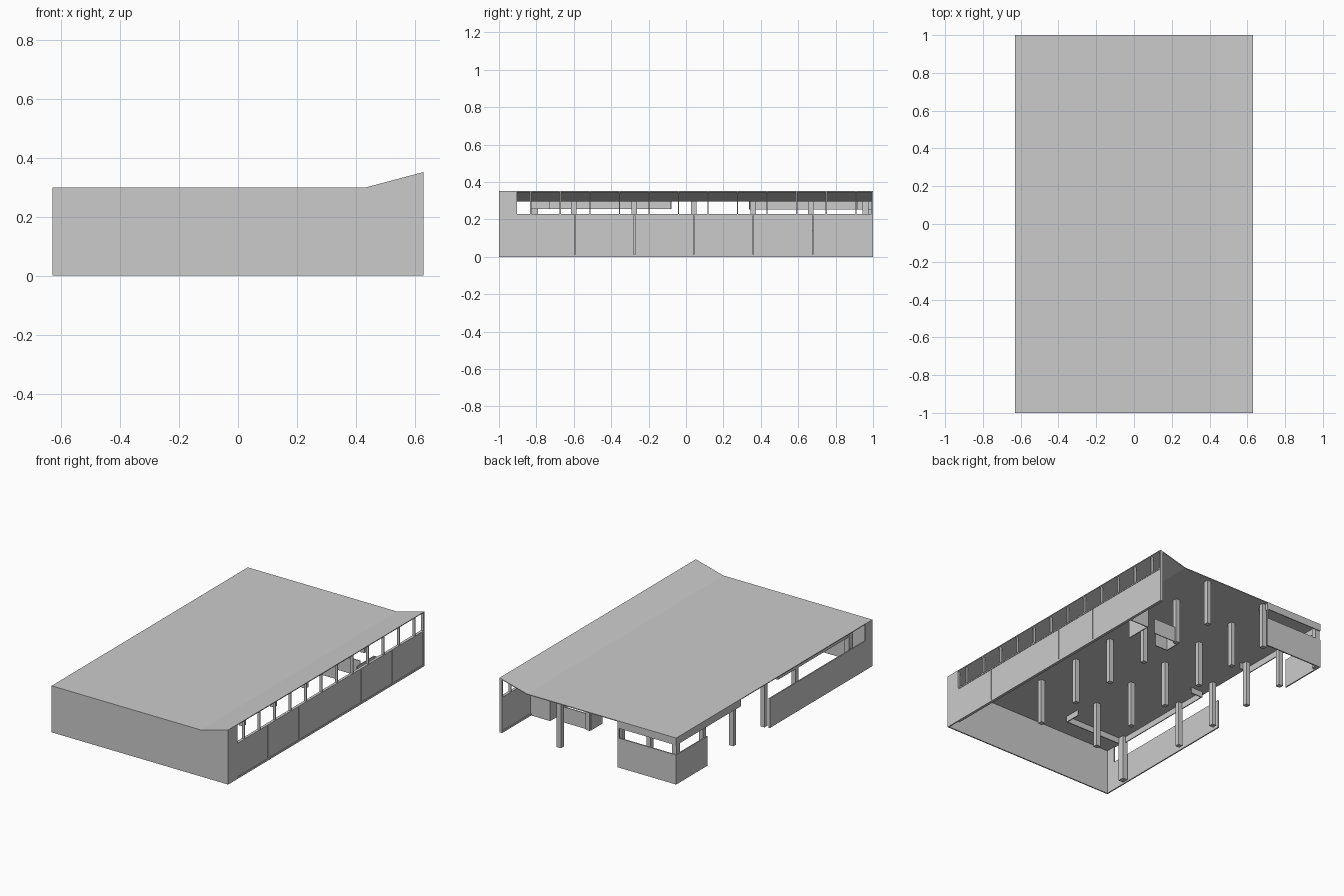
import bpy, bmesh

if "Cube" in bpy.data.objects:
    bpy.data.objects.remove(bpy.data.objects["Cube"])

X, Y, H, HR = 0.63, 1.0, 0.30, 0.352   # half width, half length, flat and raised roof heights
T = 0.008                              # thin wall thickness


def box(name, x0, x1, y0, y1, z0, z1):
    bm = bmesh.new()
    bmesh.ops.create_cube(bm, size=1)
    for v in bm.verts:
        v.co.x = x0 if v.co.x < 0 else x1
        v.co.y = y0 if v.co.y < 0 else y1
        v.co.z = z0 if v.co.z < 0 else z1
    me = bpy.data.meshes.new(name)
    bm.to_mesh(me)
    bm.free()
    ob = bpy.data.objects.new(name, me)
    bpy.context.collection.objects.link(ob)
    return ob


def extrude_xz(name, profile, y0, y1):
    bm = bmesh.new()
    face = bm.faces.new([bm.verts.new((x, y0, z)) for x, z in profile])
    r = bmesh.ops.extrude_face_region(bm, geom=[face])
    for v in r["geom"]:
        if isinstance(v, bmesh.types.BMVert):
            v.co.y = y1
    bmesh.ops.recalc_face_normals(bm, faces=bm.faces)
    me = bpy.data.meshes.new(name)
    bm.to_mesh(me)
    bm.free()
    ob = bpy.data.objects.new(name, me)
    bpy.context.collection.objects.link(ob)
    return ob


def strip(name, a, b, z0, z1, t=0.006):
    """Thin upright panel between two plan points."""
    h = t / 2
    return box(name, min(a[0], b[0]) - h, max(a[0], b[0]) + h,
               min(a[1], b[1]) - h, max(a[1], b[1]) + h, z0, z1)


# Roof sheet with the upturned right edge
KX = 0.435
extrude_xz("roof", [(-X, H), (KX, H), (X, HR), (X, HR - 0.005), (KX, H - 0.005), (-X, H - 0.005)], -Y, Y)

# Front wall following the roof line, with short corner returns
extrude_xz("front_wall", [(-X, 0), (X, 0), (X, HR), (KX, H), (-X, H)], -Y, -Y + T)
extrude_xz("front_right_pier", [(X - T, 0), (X, 0), (X, HR), (X - T, HR - 0.003)], -Y, -0.91)
box("front_left_pier", -X, -X + T, -Y, -0.93, 0, H)

# Right low wall: panels split at the column bays, plus bottom and top rails
bays = [-0.91, -0.594, -0.276, 0.042, 0.36, 0.677, 1.0]
for a, b in zip(bays, bays[1:]):
    box("right_wall_panel", X - 0.014, X - 0.003, a + 0.002, b - 0.002, 0, 0.23)
box("right_bottom_rail", X - 0.018, X, -0.91, Y, 0, 0.012)
box("right_sill", X - 0.018, X, -0.91, Y, 0.222, 0.23)

# Window mullions above the right wall
for i in range(12):
    y = -0.83 + 0.158 * i
    box("right_mullion", X - 0.018, X, y - 0.003, y + 0.003, 0.23, HR - 0.005)
for y in (-0.907, Y - 0.004):
    box("right_end_mullion", X - 0.018, X, y - 0.004, y + 0.004, 0.0, HR - 0.005)

# Left low wall and the back-left corner walls
LOW = 0.19
box("left_low_wall", -X, -X + T, -Y, 0.046, 0, LOW)
box("corner_left_wall", -X, -X + T, 0.68, Y, 0, LOW)
box("corner_back_wall", -X, -0.216, Y - T, Y, 0, LOW)
box("corner_back_post", -0.222, -0.212, Y - T, Y, 0, H)

# Columns on a regular grid, with wider ones in the two left corners
S = 0.015
rows = [(0.225, [0.96, 0.667, 0.36, 0.042, -0.276, -0.6]),
        (-0.21, [0.96, 0.667, 0.36, 0.042, -0.276, -0.6]),
        (-0.585, [0.667, 0.36, 0.042, -0.276])]
for x, ys in rows:
    for y in ys:
        box("column", x - S, x + S, y - S, y + S, 0, H - 0.003)
box("front_corner_column", -0.61, -0.575, -0.83, -0.79, 0, H - 0.003)
box("back_corner_column", -X + 0.002, -X + 0.034, Y - 0.04, Y - 0.006, 0, H - 0.003)

# Hanging drop panels near the ceiling, front-left group
DZ = 0.257
path = [(-0.17, -0.73), (-0.17, -0.83), (-0.60, -0.83), (-0.60, -0.08), (-0.52, -0.08)]
for a, b in zip(path, path[1:]):
    strip("front_drop_panel", a, b, DZ, H - 0.003)

# Fascia and drop panels, back-left corner
e = 0.003
path = [(-0.22, 0.92), (-0.22, Y - e), (-X + e, Y - e), (-X + e, 0.34), (-0.55, 0.34)]
for a, b in zip(path, path[1:]):
    strip("corner_fascia", a, b, 0.253, H - 0.003)

# Low counters and a partition inside the back right
for a, b in [((0.21, 0.67), (0.40, 0.67)), ((0.21, 0.67), (0.21, 0.56)), ((0.21, 0.56), (0.30, 0.56))]:
    strip("counter_panel", a, b, 0, 0.10)
for a, b in [((0.48, 0.70), (X - 0.012, 0.70)), ((0.48, 0.70), (0.48, 0.53))]:
    strip("partition_panel", a, b, 0, 0.14)
